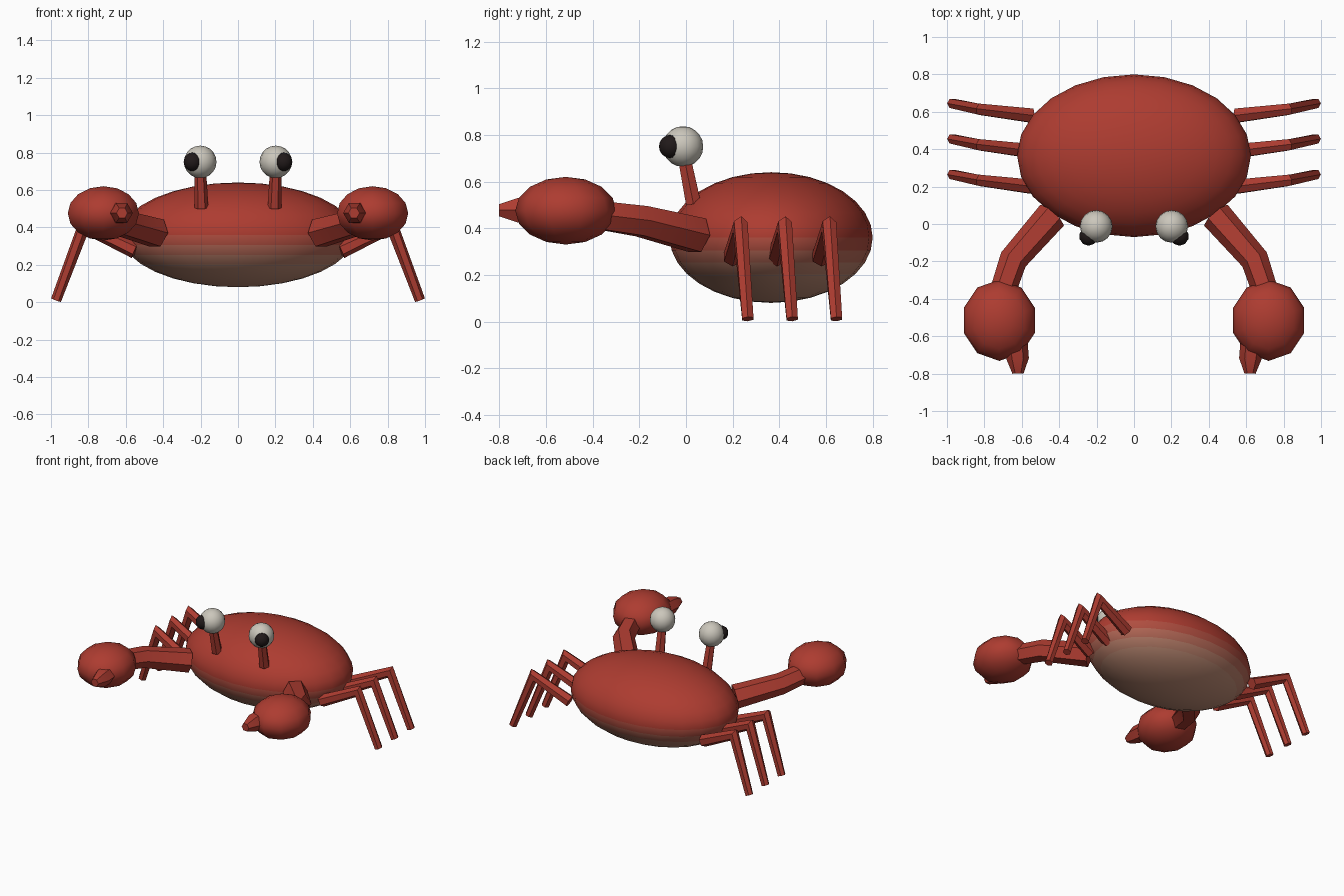
import bpy, bmesh
from math import sin, cos, pi, radians
from mathutils import Vector, Matrix

if "Cube" in bpy.data.objects:
    bpy.data.objects.remove(bpy.data.objects["Cube"])


def material(name, rgb):
    m = bpy.data.materials.new(name)
    m.diffuse_color = (*rgb, 1)
    m.use_nodes = True
    m.node_tree.nodes["Principled BSDF"].inputs["Base Color"].default_value = m.diffuse_color
    return m


SHELL, BELLY = (0.42, 0.045, 0.03), (0.5, 0.25, 0.17)
red = material("shell_red", SHELL)
white = material("eye_white", (0.6, 0.57, 0.5))
black = material("pupil_black", (0.015, 0.01, 0.01))


def finish(name, bm, mat, mirror=True, angle=40):
    bmesh.ops.recalc_face_normals(bm, faces=bm.faces)
    me = bpy.data.meshes.new(name)
    bm.to_mesh(me)
    bm.free()
    me.shade_smooth()
    me.set_sharp_from_angle(angle=radians(angle))
    me.materials.append(mat)
    ob = bpy.data.objects.new(name, me)
    bpy.context.collection.objects.link(ob)
    if mirror:
        ob.modifiers.new("mirror", 'MIRROR')
    return ob


def ellipsoid(name, center, radii, segs, rings, mat, mirror=True):
    bm = bmesh.new()
    bmesh.ops.create_uvsphere(bm, u_segments=segs, v_segments=rings, radius=1,
                              matrix=Matrix.LocRotScale(Vector(center), None, Vector(radii)))
    return finish(name, bm, mat, mirror, 60)


def limb(name, points, radii, bend_axis, mat, sides=6):
    """Tapered tube along a path, with mitred joints."""
    pts = [Vector(p) for p in points]
    bm = bmesh.new()
    rings = []
    for i, (p, r) in enumerate(zip(pts, radii)):
        t_in = (p - pts[i - 1]).normalized() if i else (pts[1] - p).normalized()
        t_out = (pts[i + 1] - p).normalized() if i + 1 < len(pts) else t_in
        miter = (t_in + t_out).normalized()
        u = Vector(bend_axis)
        u = (u - t_in * u.dot(t_in)).normalized()
        v = t_in.cross(u)
        ring = []
        for k in range(sides):
            a = pi / 2 + 2 * pi * k / sides
            o = (u * cos(a) + v * sin(a)) * r
            o -= t_in * (o.dot(miter) / t_in.dot(miter))
            ring.append(bm.verts.new(p + o))
        rings.append(ring)
    for a, b in zip(rings, rings[1:]):
        for k in range(sides):
            n = (k + 1) % sides
            bm.faces.new((a[k], a[n], b[n], b[k]))
    bm.faces.new(rings[0])
    bm.faces.new(rings[-1])
    return finish(name, bm, mat)


# Body shell, fading into a paler belly
body = ellipsoid("body", (0, 0.365, 0.36), (0.625, 0.435, 0.28), 24, 16, red, False)
fade = (0.15, 0.45, 0.8, 1.0)
for i, f in enumerate(fade):
    mix = [a + (b - a) * f for a, b in zip(SHELL, BELLY)]
    body.data.materials.append(material(f"belly_{i + 1}", mix))
limits = (0.355, 0.3, 0.25, 0.2)
for poly in body.data.polygons:
    poly.material_index = sum(poly.center.z < z for z in limits)

# Walking legs, three on each side
for name, y in (("front", 0.2), ("middle", 0.39), ("back", 0.58)):
    limb(f"{name}_legs",
         [(0.55, y, 0.275), (0.825, y + 0.033, 0.405), (0.973, y + 0.065, 0.011)],
         [0.043, 0.034, 0.028], (0, 1, 0), red)

# Claw arms
limb("claw_arms",
     [(0.437, 0.048, 0.37), (0.645, -0.19, 0.43), (0.715, -0.4, 0.46)],
     [0.084, 0.074, 0.068], (0, 0, 1), red)

# Claws and their small fingers
ellipsoid("claws", (0.72, -0.515, 0.475), (0.2, 0.217, 0.145), 10, 8, red)
limb("claw_fingers",
     [(0.64, -0.55, 0.475), (0.622, -0.72, 0.477), (0.62, -0.8, 0.477)],
     [0.065, 0.06, 0.03], (0, 0, 1), red)

# Eyes on stalks
limb("eye_stalks", [(0.195, 0.032, 0.505), (0.203, -0.015, 0.74)],
     [0.037, 0.03], (0, 1, 0), red)
ellipsoid("eyeballs", (0.202, -0.013, 0.75), (0.087,) * 3, 16, 10, white)
ellipsoid("pupils", (0.243, -0.066, 0.75), (0.05,) * 3, 10, 8, black)
